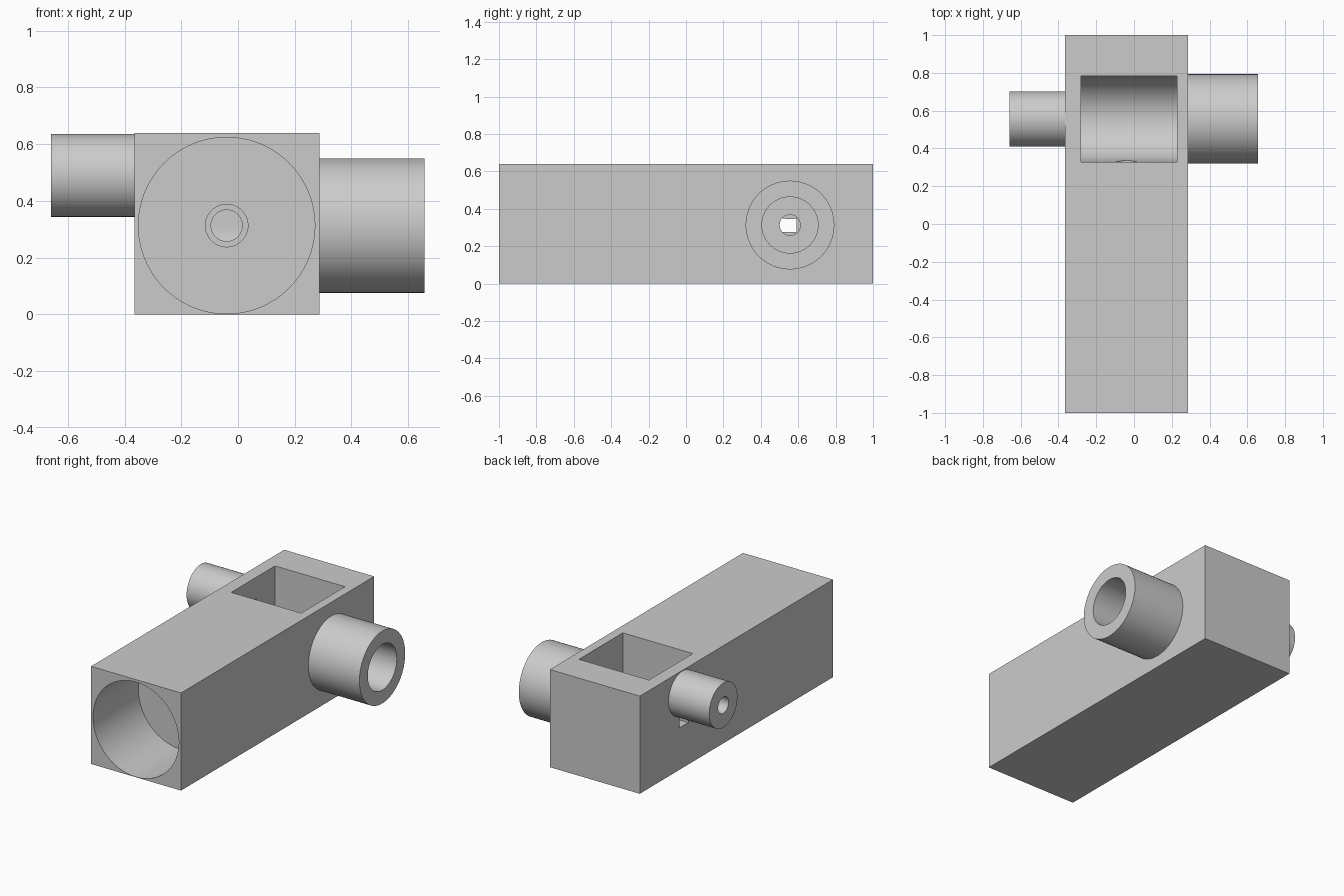
import bpy, bmesh, math
from mathutils import Vector

cube = bpy.data.objects.get("Cube")
if cube:
    bpy.data.objects.remove(cube, do_unlink=True)

grey = bpy.data.materials.new("plain grey")
grey.use_nodes = True
grey.diffuse_color = (0.6, 0.6, 0.6, 1)
grey.node_tree.nodes["Principled BSDF"].inputs["Base Color"].default_value = (0.6, 0.6, 0.6, 1)


def prism(name, outline, direction):
    """Extrude a closed outline of 3D points along a direction."""
    bm = bmesh.new()
    face = bm.faces.new([bm.verts.new(p) for p in outline])
    ext = bmesh.ops.extrude_face_region(bm, geom=[face])
    moved = [g for g in ext["geom"] if isinstance(g, bmesh.types.BMVert)]
    bmesh.ops.translate(bm, verts=moved, vec=Vector(direction))
    bmesh.ops.recalc_face_normals(bm, faces=bm.faces)
    mesh = bpy.data.meshes.new(name)
    bm.to_mesh(mesh)
    bm.free()
    mesh.materials.append(grey)
    obj = bpy.data.objects.new(name, mesh)
    bpy.context.collection.objects.link(obj)
    return obj


def box(name, x0, x1, y0, y1, z0, z1):
    pts = [(x0, y0, z0), (x1, y0, z0), (x1, y1, z0), (x0, y1, z0)]
    return prism(name, pts, (0, 0, z1 - z0))


def arc(y, z, r, start, end, steps):
    angles = [start + (end - start) * i / steps for i in range(steps + 1)]
    return [(y + r * math.cos(a), z + r * math.sin(a)) for a in angles]


def rod_x(name, y, z, r, x0, x1):
    ring = arc(y, z, r, 0, math.tau, 96)[:-1]
    return prism(name, [(x0, a, b) for a, b in ring], (x1 - x0, 0, 0))


def rod_y(name, x, z, r, y0, y1):
    ring = arc(x, z, r, 0, math.tau, 96)[:-1]
    return prism(name, [(a, y0, b) for a, b in ring], (0, y1 - y0, 0))


def cut(obj, *cutters):
    for cutter in cutters:
        mod = obj.modifiers.new("cut", "BOOLEAN")
        mod.operation = "DIFFERENCE"
        mod.solver = "EXACT"
        mod.object = cutter
        bpy.context.view_layer.objects.active = obj
        bpy.ops.object.modifier_apply(modifier=mod.name)
        bpy.data.objects.remove(cutter, do_unlink=True)


CX, CY, CZ = -0.04, 0.556, 0.313      # shared axis centres
LEFT, RIGHT = -0.365, 0.287           # side walls of the body
UPPER = 0.49                          # height of the small boss

# Long body
body = box("body", LEFT, RIGHT, -1, 1, 0, 0.64)

# Round-bottomed pocket in the top
half = 0.227
pocket_end = arc(CY, CZ, half, math.pi, math.tau, 48) + [(CY + half, 0.8), (CY - half, 0.8)]
pocket = prism("pocket_cutter", [(-0.28, y, z) for y, z in pocket_end], (0.508, 0, 0))

# Front bore, stepped passage, side passage and small side window
cut(body, pocket,
    rod_y("bore_cutter", CX, CZ, 0.311, -1.1, -0.53),
    rod_y("wide_passage_cutter", CX, CZ, 0.075, -0.6, 0.0),
    rod_y("narrow_passage_cutter", CX, CZ, 0.055, -0.1, 0.5),
    rod_x("side_passage_cutter", CY, CZ, 0.055, 0.1, 0.4),
    box("window_cutter", -0.45, -0.2, 0.497, 0.59, 0.275, 0.5))

# Large boss with a wide bore
large_boss = rod_x("large_boss", CY, CZ, 0.237, RIGHT, 0.657)
cut(large_boss, rod_x("large_hole_cutter", CY, CZ, 0.15, 0.2, 0.8))

# Small raised boss with a narrow bore
small_boss = rod_x("small_boss", CY, UPPER, 0.146, -0.66, LEFT)
cut(small_boss, rod_x("small_hole_cutter", CY, UPPER, 0.054, -0.8, -0.3))

# Smooth round walls, crisp edges
for obj in (body, large_boss, small_boss):
    bpy.ops.object.select_all(action="DESELECT")
    obj.select_set(True)
    bpy.context.view_layer.objects.active = obj
    bpy.ops.object.shade_smooth_by_angle(angle=math.radians(30))
